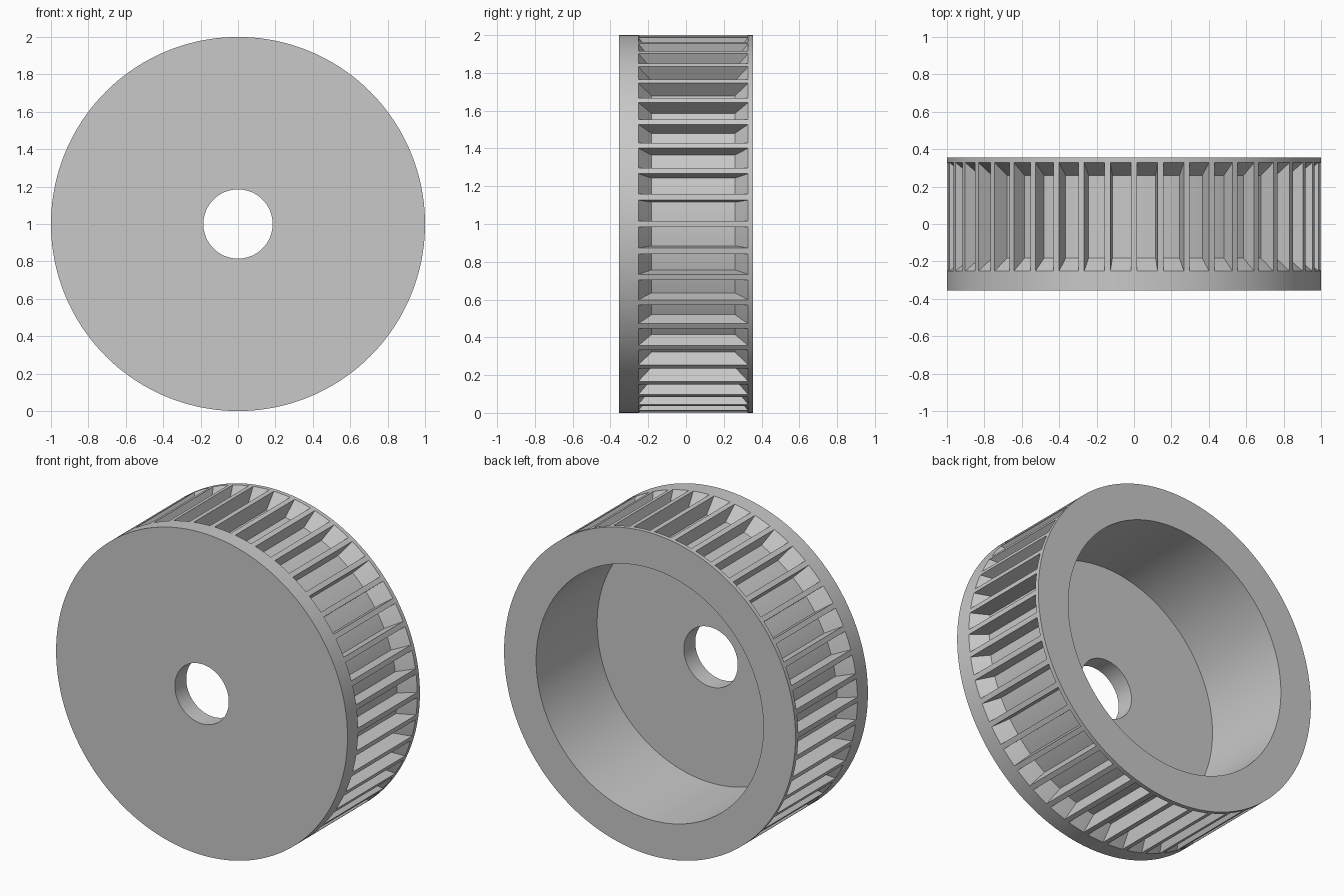
import bpy, bmesh, math

cube = bpy.data.objects.get("Cube")
if cube:
    bpy.data.objects.remove(cube, do_unlink=True)

POCKETS = 44                 # pockets around the rim
COLUMNS = 4                  # facets across each pocket
PITCH = 2 * math.pi / POCKETS
RIB = 0.22 * PITCH           # angular width of a rib
FRONT, BACK = -0.252, 0.329  # pocket limits along the axle
FLOOR, SLOPE = 0.91, 0.07    # pocket floor radius and end wall run

grey = bpy.data.materials.new("light_grey")
grey.use_nodes = True
colour = (0.58, 0.58, 0.58, 1)
grey.diffuse_color = colour
grey.node_tree.nodes["Principled BSDF"].inputs["Base Color"].default_value = colour

# Closed cross-section (radius, y): web, flanges, rim, rear recess and bore
profile = [(0.185, -0.355), (1, -0.355), (1, FRONT), (1, BACK), (1, 0.355),
           (0.78, 0.355), (0.78, -0.243), (0.185, -0.243)]
POCKET_BAND = 2

# Each pitch has one rib column followed by the pocket columns
angles = []
for p in range(POCKETS):
    start = p * PITCH + RIB / 2
    angles += [start + (PITCH - RIB) * c / COLUMNS for c in range(COLUMNS + 1)]

# Turn the section around the axle
bm = bmesh.new()
rings = [[bm.verts.new((r * math.cos(a), y, 1 + r * math.sin(a)))
          for r, y in profile] for a in angles]
pocket_faces = []
for i, ring in enumerate(rings):
    following = rings[(i + 1) % len(rings)]
    for j in range(len(profile)):
        k = (j + 1) % len(profile)
        face = bm.faces.new((ring[j], ring[k], following[k], following[j]))
        if j == POCKET_BAND and i % (COLUMNS + 1) < COLUMNS:
            pocket_faces.append(face)

# Sink the pockets, with sloping end walls
sunk = bmesh.ops.extrude_face_region(bm, geom=pocket_faces)["geom"]
left_over = [f for f in pocket_faces if f.is_valid]
if left_over:
    bmesh.ops.delete(bm, geom=left_over, context='FACES')
for v in sunk:
    if isinstance(v, bmesh.types.BMVert):
        v.co.x *= FLOOR
        v.co.z = 1 + (v.co.z - 1) * FLOOR
        v.co.y += SLOPE if v.co.y < 0 else -SLOPE
bmesh.ops.recalc_face_normals(bm, faces=bm.faces)

mesh = bpy.data.meshes.new("ribbed_wheel")
bm.to_mesh(mesh)
bm.free()
mesh.materials.append(grey)
wheel = bpy.data.objects.new("ribbed_wheel", mesh)
bpy.context.collection.objects.link(wheel)

bpy.ops.object.select_all(action='DESELECT')
wheel.select_set(True)
bpy.context.view_layer.objects.active = wheel
bpy.ops.object.shade_smooth_by_angle(angle=math.radians(25))
